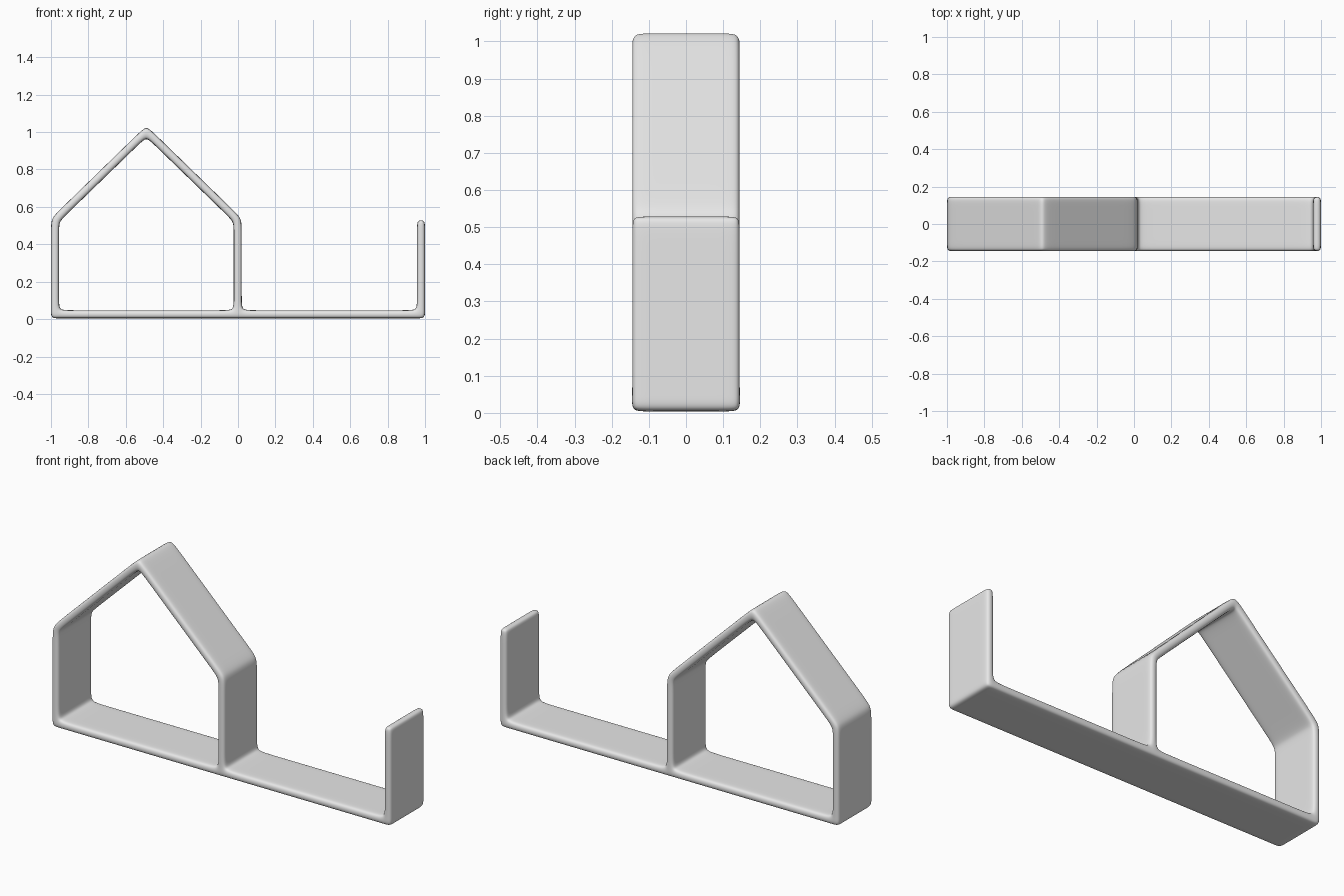
import bpy
import bmesh
from mathutils import Vector

if "Cube" in bpy.data.objects:
    bpy.data.objects.remove(bpy.data.objects["Cube"], do_unlink=True)

T = 0.043        # band thickness
D = 0.055        # distance of support loops from corners
Z0, Z1 = 0.004, 0.004 + T
CX, HALF = -0.49, 0.51      # house centre and half width
EAVE, APEX, TIP = 0.538, 1.034, 0.53
LEVELS = (-0.146, -0.11, 0.11, 0.146)

cells = []       # four-sided cells of the front outline


def strip(pairs):
    """Join consecutive point pairs into cells."""
    for (a, b), (c, d) in zip(pairs, pairs[1:]):
        cells.append([a, b, d, c])


def wall(x0, x1, heights):
    strip([((x0, z), (x1, z)) for z in heights])


# Base band, with square cells where walls meet it
left, mid, right = CX - HALF, CX + HALF - T, 1.0 - T
xs = [left, left + T, left + T + D, mid - D, mid, mid + T,
      mid + T + D, right - D, right, right + T]
strip([((x, Z0), (x, Z1)) for x in xs])

# Upright walls and the free end post
eave_in = EAVE - T * 0.414
wall(right, right + T, [Z1, Z1 + D, TIP - 0.04, TIP])
for side in (-1, 1):
    outer, inner = CX + side * HALF, CX + side * (HALF - T)
    wall(outer, inner, [Z1, Z1 + D, eave_in - D])
    strip([((outer, eave_in - D), (inner, eave_in - D)),
           ((outer, EAVE), (inner, eave_in))])

    # Roof slope from eave to ridge
    o0, o1 = Vector((outer, EAVE)), Vector((CX, APEX))
    i0, i1 = Vector((inner, eave_in)), Vector((CX, APEX - T * 1.414))
    k = D / (o1 - o0).length
    strip([(tuple(o0.lerp(o1, t)), tuple(i0.lerp(i1, t)))
           for t in (0, k, 1 - k, 1)])

# Close the outline into a solid band along y
bm = bmesh.new()
verts = {}


def vert(p, y):
    key = (round(p[0], 4), round(p[1], 4), y)
    if key not in verts:
        verts[key] = bm.verts.new((key[0], y, key[1]))
    return verts[key]


borders = {}
for cell in cells:
    for y in (LEVELS[0], LEVELS[-1]):
        bm.faces.new([vert(p, y) for p in cell])
    for p, q in zip(cell, cell[1:] + cell[:1]):
        key = frozenset((round(a, 4), round(b, 4)) for a, b in (p, q))
        borders.setdefault(key, []).append((p, q))
for edges in borders.values():
    if len(edges) == 1:
        p, q = edges[0]
        for y0, y1 in zip(LEVELS, LEVELS[1:]):
            bm.faces.new([vert(p, y0), vert(q, y0), vert(q, y1), vert(p, y1)])
bmesh.ops.recalc_face_normals(bm, faces=bm.faces)
for face in bm.faces:
    face.smooth = True

mesh = bpy.data.meshes.new("house_band")
bm.to_mesh(mesh)
bm.free()
band = bpy.data.objects.new("house_band", mesh)
bpy.context.collection.objects.link(band)

# Soft rounded edges
rounding = band.modifiers.new("rounding", 'SUBSURF')
rounding.levels = rounding.render_levels = 3

# Plain light grey
grey = bpy.data.materials.new("light_grey")
grey.use_nodes = True
colour = (0.8, 0.8, 0.8, 1.0)
grey.diffuse_color = colour
for node in grey.node_tree.nodes:
    if node.type == 'BSDF_PRINCIPLED':
        node.inputs["Base Color"].default_value = colour
mesh.materials.append(grey)
